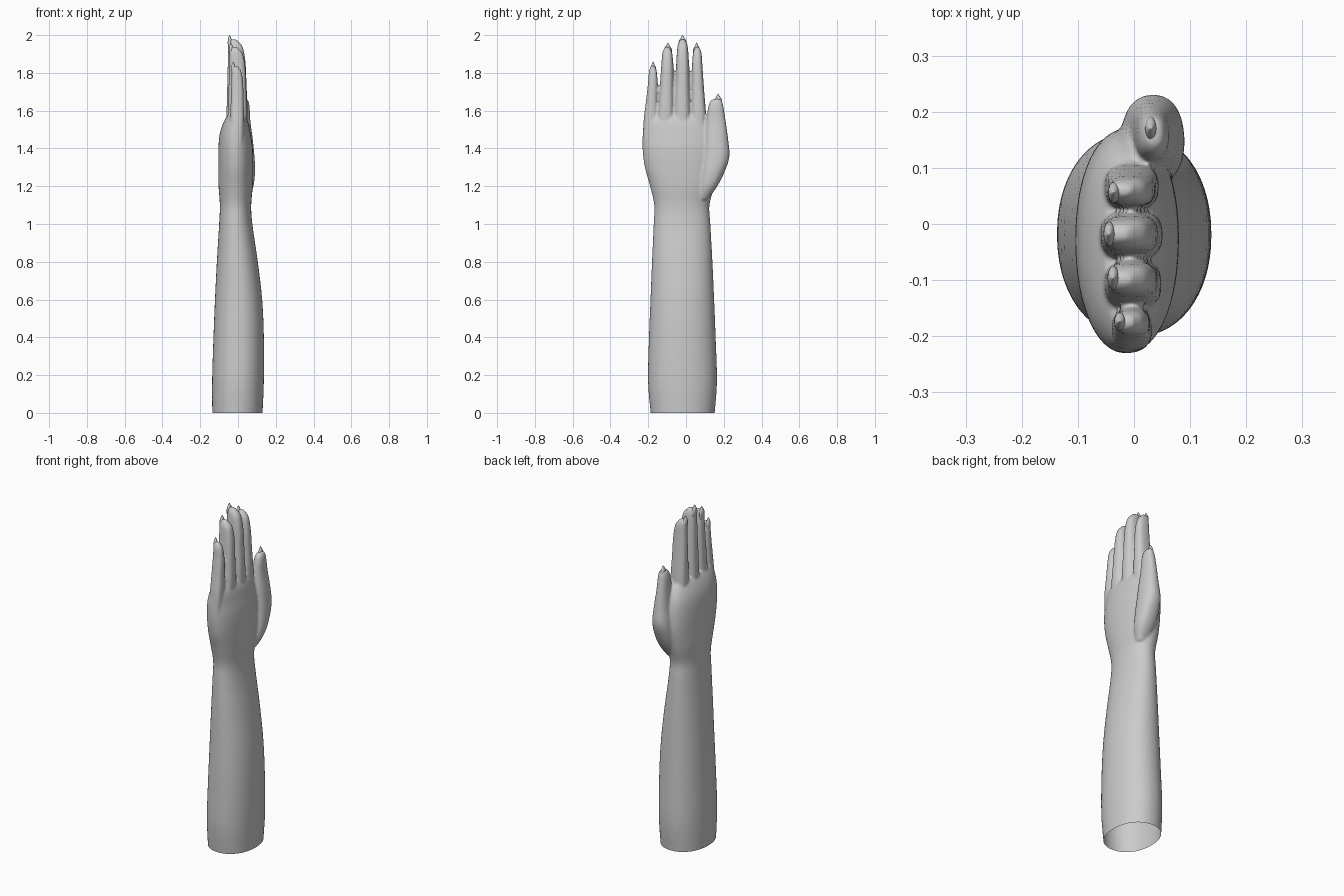
import bpy, bmesh, math
from mathutils import Vector

if "Cube" in bpy.data.objects:
    bpy.data.objects.remove(bpy.data.objects["Cube"])


def spline(rows, steps):
    """Catmull-Rom interpolation through rows of numbers."""
    out = []
    for i in range(len(rows) - 1):
        p0, p1 = rows[max(i - 1, 0)], rows[i]
        p2, p3 = rows[i + 1], rows[min(i + 2, len(rows) - 1)]
        for k in range(steps):
            t = k / steps
            out.append([0.5 * (2 * b + (c - a) * t + (2 * a - 5 * b + 4 * c - d) * t * t
                               + (3 * b - a - 3 * c + d) * t ** 3)
                        for a, b, c, d in zip(p0, p1, p2, p3)])
    return out + [list(rows[-1])]


def loft(bm, rows, power=2.0, sides=32, steps=4):
    """Closed skin through superellipses given as (z, x0, x1, y0, y1)."""
    rings = []
    for z, x0, x1, y0, y1 in spline(rows, steps):
        ring = []
        for i in range(sides):
            a = 2 * math.pi * i / sides
            c, s = math.cos(a), math.sin(a)
            x = math.copysign(abs(c) ** (2 / power), c) * (x1 - x0) / 2
            y = math.copysign(abs(s) ** (2 / power), s) * (y1 - y0) / 2
            ring.append(bm.verts.new(((x0 + x1) / 2 + x, (y0 + y1) / 2 + y, z)))
        rings.append(ring)
    for r, q in zip(rings, rings[1:]):
        for i in range(sides):
            j = (i + 1) % sides
            bm.faces.new((r[i], r[j], q[j], q[i]))
    bm.faces.new(rings[0][::-1])
    bm.faces.new(rings[-1])


def to_object(bm, name):
    mesh = bpy.data.meshes.new(name)
    bm.to_mesh(mesh)
    bm.free()
    for p in mesh.polygons:
        p.use_smooth = True
    obj = bpy.data.objects.new(name, mesh)
    bpy.context.collection.objects.link(obj)
    return obj


body = bmesh.new()

# forearm, wrist and palm (starts below the ground, trimmed later)
loft(body, [
    (-0.10, -0.133, 0.125, -0.177, 0.143),
    (0.00, -0.136, 0.130, -0.187, 0.152),
    (0.17, -0.137, 0.137, -0.201, 0.164),
    (0.40, -0.130, 0.137, -0.196, 0.157),
    (0.60, -0.122, 0.128, -0.188, 0.149),
    (0.80, -0.112, 0.105, -0.180, 0.140),
    (1.00, -0.100, 0.076, -0.171, 0.129),
    (1.10, -0.096, 0.070, -0.168, 0.124),
    (1.20, -0.103, 0.078, -0.190, 0.150),
    (1.30, -0.104, 0.080, -0.218, 0.168),
    (1.40, -0.104, 0.078, -0.230, 0.168),
    (1.48, -0.096, 0.066, -0.229, 0.155),
    (1.54, -0.076, 0.054, -0.222, 0.130),
    (1.58, -0.052, 0.034, -0.205, 0.100)], power=2.15, sides=48)

# thumb with its fleshy base
loft(body, [
    (1.13, 0.000, 0.055, 0.06, 0.115),
    (1.20, -0.020, 0.082, 0.07, 0.166),
    (1.28, -0.025, 0.090, 0.08, 0.206),
    (1.36, -0.020, 0.087, 0.09, 0.230),
    (1.45, -0.008, 0.078, 0.10, 0.223),
    (1.54, 0.000, 0.066, 0.108, 0.211),
    (1.61, 0.005, 0.062, 0.116, 0.200),
    (1.645, 0.012, 0.057, 0.126, 0.193),
    (1.662, 0.022, 0.048, 0.142, 0.183)], power=2.3)

# fingers: base y range, y range near the tip, back x, front x, tip height, tip y
fingers = {
    "little": (-0.229, -0.152, -0.201, -0.150, -0.046, 0.028, 1.86, -0.174),
    "ring": (-0.155, -0.064, -0.132, -0.066, -0.058, 0.045, 1.96, -0.096),
    "middle": (-0.066, 0.026, -0.052, 0.016, -0.065, 0.047, 2.00, -0.018),
    "index": (0.024, 0.110, 0.031, 0.088, -0.057, 0.040, 1.96, 0.056),
}
nails = {"thumb": (0.030, 1.69, 0.170, 0.022)}
for name, (a0, a1, b0, b1, xb, xf, top, ty) in fingers.items():
    rows = []
    end = top - 0.022
    for t, w, d in ((0, 1, 1), (0.3, 1, 1), (0.55, 0.97, 0.92), (0.78, 0.97, 0.84),
                    (0.92, 0.82, 0.70), (0.975, 0.58, 0.50), (1, 0.25, 0.25)):
        m = max(0, min(1, (t - 0.2) / 0.6))
        y0, y1 = a0 + (b0 - a0) * m, a1 + (b1 - a1) * m
        c, h = (y0 + y1) / 2, (y1 - y0) / 2 * w
        back = xb + 0.014 * t
        if t == 1:
            back += 0.012
        rows.append((1.42 + (end - 1.42) * t, back, back + (xf - xb) * d, c - h, c + h))
    loft(body, rows, power=2.7)
    nails[name] = (xb + 0.021, top, ty, (b1 - b0) * 0.33)

# fuse everything into one soft skin and trim it open at the base
hand = to_object(body, "skin_source")
remesh = hand.modifiers.new("fuse", 'REMESH')
remesh.mode = 'VOXEL'
remesh.voxel_size = 0.0065
soften = hand.modifiers.new("soften", 'SMOOTH')
soften.factor = 0.5
soften.iterations = 5
graph = bpy.context.evaluated_depsgraph_get()
skin = bmesh.new()
skin.from_mesh(hand.evaluated_get(graph).to_mesh())
bpy.data.objects.remove(hand)
bmesh.ops.bisect_plane(skin, geom=skin.verts[:] + skin.edges[:] + skin.faces[:],
                       plane_co=Vector((0, 0, 0)), plane_no=Vector((0, 0, 1)),
                       clear_inner=True)
to_object(skin, "arm_and_hand")

# pointed nails
for name, (x, top, y, h) in nails.items():
    bm = bmesh.new()
    loft(bm, [(top - d, x - t, x + t, y - h * w, y + h * w)
              for d, t, w in ((0.075, 0.006, 0.8), (0.05, 0.010, 1), (0.03, 0.010, 0.85),
                              (0.014, 0.007, 0.42), (0, 0.001, 0.04))], sides=16)
    to_object(bm, name + "_nail")
